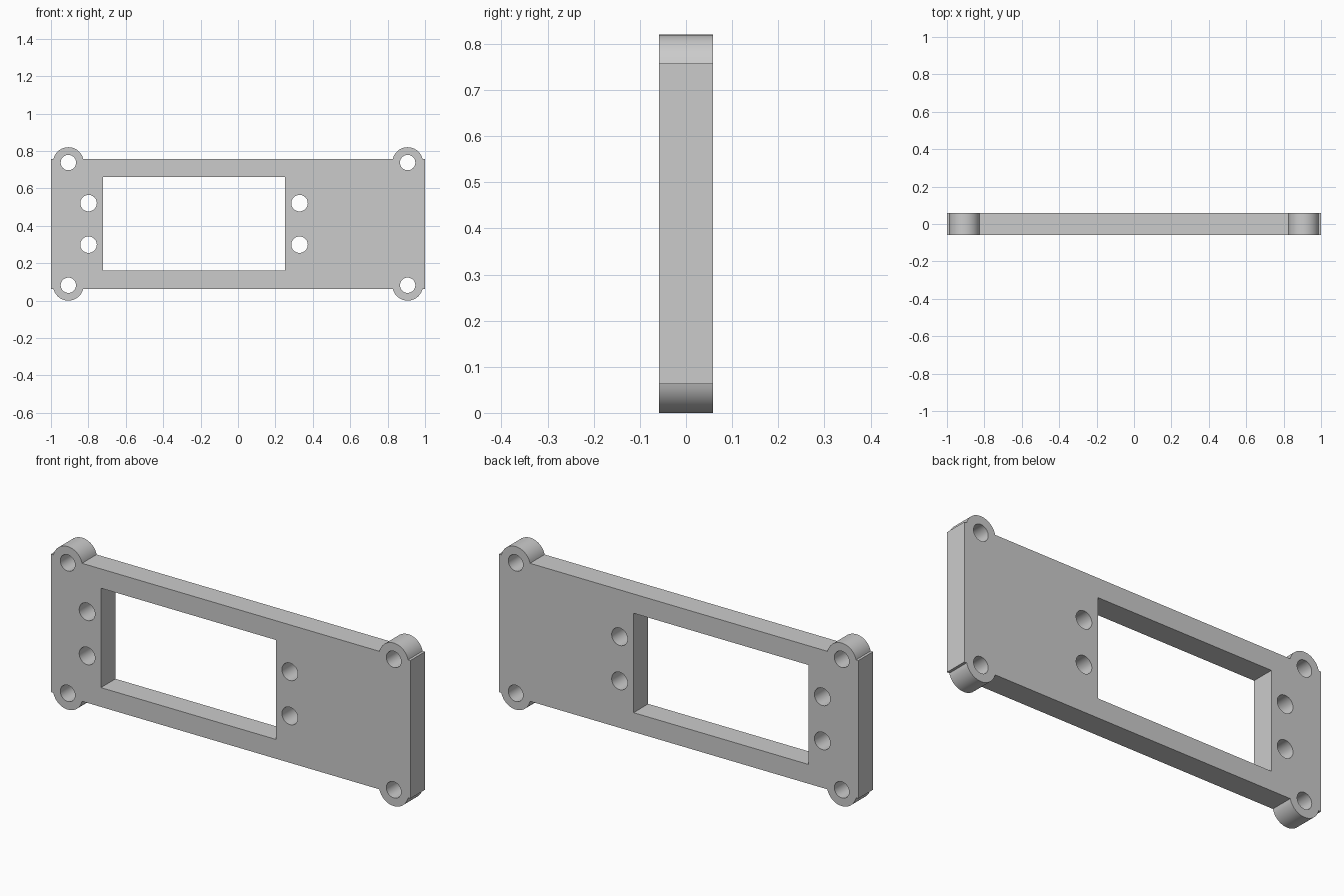
import bpy, math

if "Cube" in bpy.data.objects:
    bpy.data.objects.remove(bpy.data.objects["Cube"])

MID_Z = 0.41            # height of the plate's centre line
HALF_T = 0.058          # half thickness
HALF_H = 0.347          # half height of the straight body
LUG_X, LUG_Z, LUG_R = 0.907, 0.328, 0.082

def circle(cx, cy, r, n=40):
    return [(cx + r * math.cos(2 * math.pi * i / n),
             cy + r * math.sin(2 * math.pi * i / n)) for i in range(n)]

def lug_arc(cx, n=24):
    """Arc of a corner lug standing above the body's edge, left to right."""
    a = math.asin((HALF_H - LUG_Z) / LUG_R)
    return [(cx - LUG_R * math.cos(a + (math.pi - 2 * a) * i / n),
             LUG_Z + LUG_R * math.sin(a + (math.pi - 2 * a) * i / n))
            for i in range(n + 1)]

# Outer outline: upper half, then the same turned half a turn
upper = [(-1, HALF_H)] + lug_arc(-LUG_X) + lug_arc(LUG_X) + [(1, HALF_H)]
outline = upper + [(-x, -y) for x, y in upper]

# Rectangular window, four corner bolt holes, four mounting holes
loops = [outline, [(-0.722, -0.25), (0.251, -0.25), (0.251, 0.25), (-0.722, 0.25)]]
for s in (-1, 1):
    loops += [circle(x, s * LUG_Z, 0.041) for x in (-LUG_X, LUG_X)]
    loops += [circle(x, s * 0.111, 0.044) for x in (-0.799, 0.329)]

# Filled, extruded profile
curve = bpy.data.curves.new("plate_profile", 'CURVE')
curve.dimensions = '2D'
curve.fill_mode = 'BOTH'
curve.extrude = HALF_T
for pts in loops:
    sp = curve.splines.new('POLY')
    sp.points.add(len(pts) - 1)
    for p, (x, y) in zip(sp.points, pts):
        p.co = (x, y, 0, 1)
    sp.use_cyclic_u = True

plate = bpy.data.objects.new("mounting_plate", curve)
bpy.context.collection.objects.link(plate)
plate.location.z = MID_Z
plate.rotation_euler.x = math.pi / 2
bpy.context.view_layer.objects.active = plate
plate.select_set(True)
bpy.ops.object.convert(target='MESH')
plate = bpy.context.object
plate.name = "mounting_plate"

# Weld the caps to the walls and face everything outward
bpy.ops.object.mode_set(mode='EDIT')
bpy.ops.mesh.select_all(action='SELECT')
bpy.ops.mesh.remove_doubles(threshold=0.0001)
bpy.ops.mesh.normals_make_consistent(inside=False)
bpy.ops.object.mode_set(mode='OBJECT')
bpy.ops.object.shade_smooth_by_angle(angle=math.radians(30))

grey = bpy.data.materials.new("plain grey")
grey.diffuse_color = (0.6, 0.6, 0.6, 1)
grey.use_nodes = True
grey.node_tree.nodes["Principled BSDF"].inputs["Base Color"].default_value = grey.diffuse_color
plate.data.materials.clear()
plate.data.materials.append(grey)
